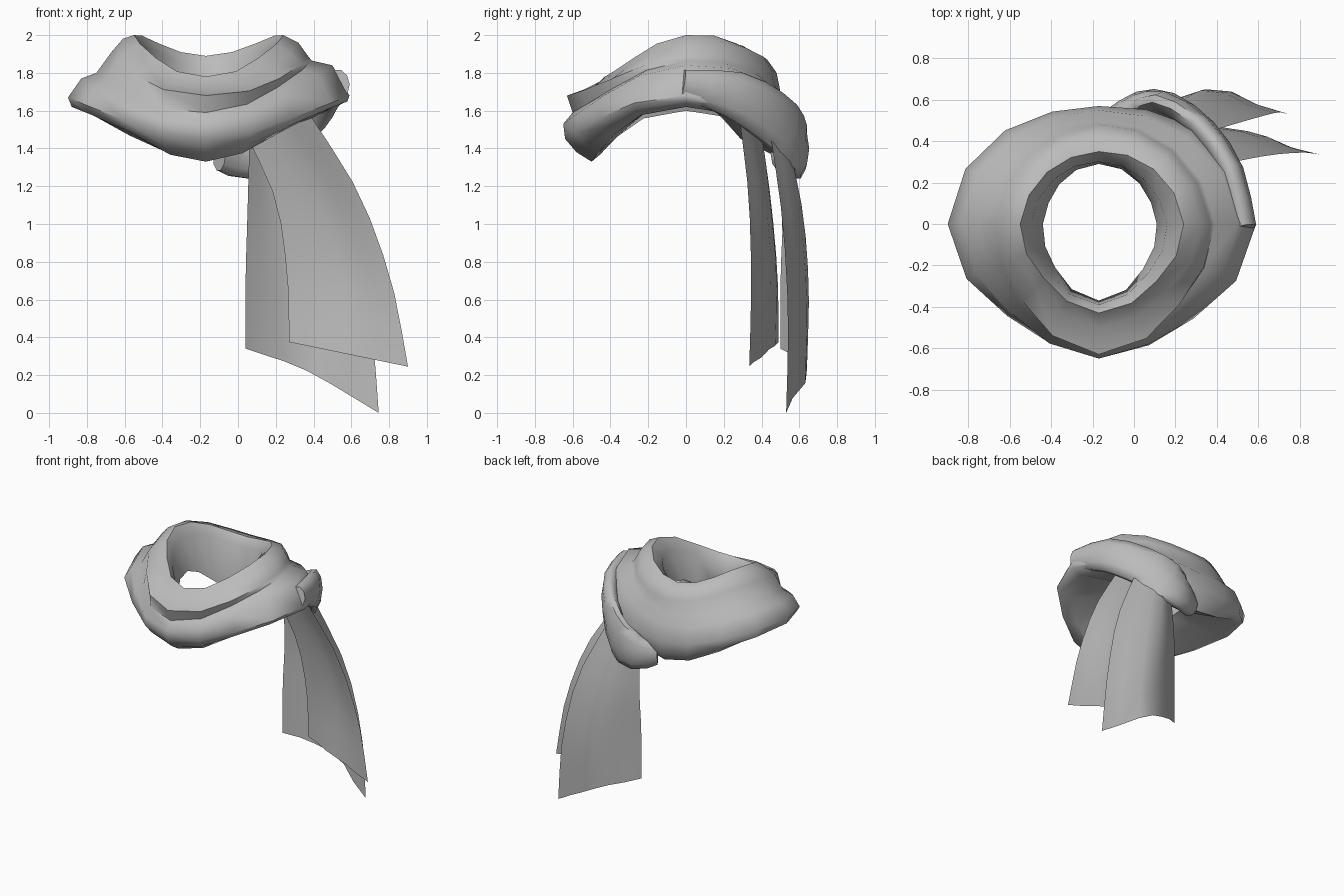
import bpy, bmesh, math
from mathutils import Vector

cube = bpy.data.objects.get("Cube")
if cube:
    bpy.data.objects.remove(cube, do_unlink=True)

grey = bpy.data.materials.new("grey_cloth")
grey.use_nodes = True
grey.diffuse_color = (0.5, 0.5, 0.5, 1)
bsdf = grey.node_tree.nodes["Principled BSDF"]
bsdf.inputs["Base Color"].default_value = (0.5, 0.5, 0.5, 1)
bsdf.inputs["Roughness"].default_value = 0.8


def loft(name, rows, loop_rows=False, loop_cols=False, caps=False, angle=50, recalc=True):
    """Skin a grid of points with quads."""
    bm = bmesh.new()
    vs = [[bm.verts.new(p) for p in row] for row in rows]
    n, m = len(vs), len(vs[0])
    for i in range(n if loop_rows else n - 1):
        for j in range(m if loop_cols else m - 1):
            a, b = vs[i], vs[(i + 1) % n]
            k = (j + 1) % m
            bm.faces.new((a[j], a[k], b[k], b[j]))
    if caps:
        bm.faces.new(vs[0])
        bm.faces.new(vs[-1])
    if recalc:
        bmesh.ops.recalc_face_normals(bm, faces=bm.faces)
    me = bpy.data.meshes.new(name)
    bm.to_mesh(me)
    bm.free()
    me.materials.append(grey)
    ob = bpy.data.objects.new(name, me)
    bpy.context.collection.objects.link(ob)
    bpy.ops.object.select_all(action='DESELECT')
    ob.select_set(True)
    bpy.context.view_layer.objects.active = ob
    bpy.ops.object.shade_smooth_by_angle(angle=math.radians(angle))
    return ob


def around(vals, t):
    """Smooth periodic blend through values at left (+x), back, right, front."""
    l, b, r, f = vals
    return ((l + b + r + f) / 4 + (l - r) / 2 * math.cos(t)
            + (b - f) / 2 * math.sin(t) + (l + r - b - f) / 4 * math.cos(2 * t))


def sample(pts, s):
    """Catmull-Rom sample of a short list of points, s from 0 to 1."""
    pts = [Vector(p) for p in pts]
    x = s * (len(pts) - 1)
    i = min(int(x), len(pts) - 2)
    u = x - i
    p1, p2 = pts[i], pts[i + 1]
    p0 = pts[i - 1] if i > 0 else 2 * p1 - p2
    p3 = pts[i + 2] if i + 2 < len(pts) else 2 * p2 - p1
    return 0.5 * (2 * p1 + (p2 - p0) * u + (2 * p0 - 5 * p1 + 4 * p2 - p3) * u * u
                  + (3 * p1 - p0 - 3 * p2 + p3) * u ** 3)


# Wrapped folds: each rail gives radius and height at left, back, right, front
RAILS = [
    ((.28, .29, .27, .37), (1.68, 1.45, 1.68, 1.50)),   # inner wall foot
    ((.33, .30, .33, .39), (1.92, 1.83, 1.93, 1.74)),   # inner lip
    ((.41, .35, .38, .43), (2.00, 1.89, 2.00, 1.78)),   # crest
    ((.49, .43, .44, .50), (1.96, 1.87, 1.98, 1.71)),
    ((.54, .48, .50, .63), (1.89, 1.80, 1.91, 1.68)),
    ((.56, .50, .58, .60), (1.865, 1.70, 1.80, 1.59)),  # groove between folds
    ((.67, .55, .66, .65), (1.84, 1.63, 1.77, 1.53)),   # lower fold
    ((.76, .57, .73, .64), (1.68, 1.50, 1.67, 1.45)),
    ((.75, .56, .71, .58), (1.65, 1.41, 1.62, 1.38)),
    ((.67, .51, .64, .50), (1.62, 1.34, 1.60, 1.33)),   # lower hem
]
N = 16
rings = []
for k in range(N):
    t = 2 * math.pi * k / N
    pinch = 1 - 0.09 * math.sin(2 * t) ** 2 if math.sin(t) < 0 else 1
    row = []
    for radii, heights in RAILS:
        r = around(radii, t) * pinch
        row.append((-0.17 + r * math.cos(t), r * math.sin(t), around(heights, t)))
    rings.append(row)
loft("neck_wrap", rings, loop_rows=True, loop_cols=True)

# Band that crosses the left side and tucks under at the back
PATH = [(.53, -.02, 1.74), (.47, .25, 1.685), (.34, .45, 1.57),
        (.17, .575, 1.44), (.03, .58, 1.37), (-.10, .50, 1.37)]
HALF = [(.08, 0, 0), (.13, 0, 0), (.15, 0, 0), (.165, 0, 0), (.14, 0, 0), (.09, 0, 0)]
band = []
for k in range(11):
    s = k / 10
    c = sample(PATH, s)
    tan = sample(PATH, min(s + .03, 1)) - sample(PATH, max(s - .03, 0))
    out = tan.cross(Vector((0, 0, 1))).normalized()
    up = out.cross(tan).normalized()
    h = sample(HALF, s).x
    band.append([c + out * 0.062 * math.cos(a) + up * h * math.sin(a)
                 for a in (2 * math.pi * j / 10 for j in range(10))])
loft("tucked_band", band, loop_cols=True, caps=True, angle=60)


def tail(name, left, middle, right, ripple):
    """Thin cloth sheet through three lengthwise edges, with soft ripples."""
    rows = []
    for i in range(8):
        s = i / 7
        cross = [sample(e, s) for e in (left, middle, right)]
        row = []
        for j in range(7):
            p = sample(cross, j / 6)
            p.y += ripple * s * math.sin(j / 6 * math.pi * 4)
            row.append(p)
        rows.append(row)
    loft(name, rows, angle=60, recalc=False)


# Hanging ends
tail("front_tail",
     [(.04, .40, 1.48), (.20, .45, 1.12), (.26, .485, .72), (.27, .49, .375)],
     [(.22, .36, 1.52), (.43, .42, 1.15), (.54, .45, .74), (.56, .42, .315)],
     [(.38, .28, 1.58), (.64, .33, 1.16), (.81, .345, .70), (.90, .335, .245)], .006)
tail("back_tail",
     [(.06, .48, 1.42), (.05, .51, 1.05), (.04, .50, .70), (.04, .50, .34)],
     [(.18, .54, 1.45), (.27, .62, 1.05), (.34, .65, .65), (.36, .64, .225)],
     [(.34, .44, 1.52), (.58, .51, 1.02), (.70, .54, .50), (.745, .53, 0)], .012)
